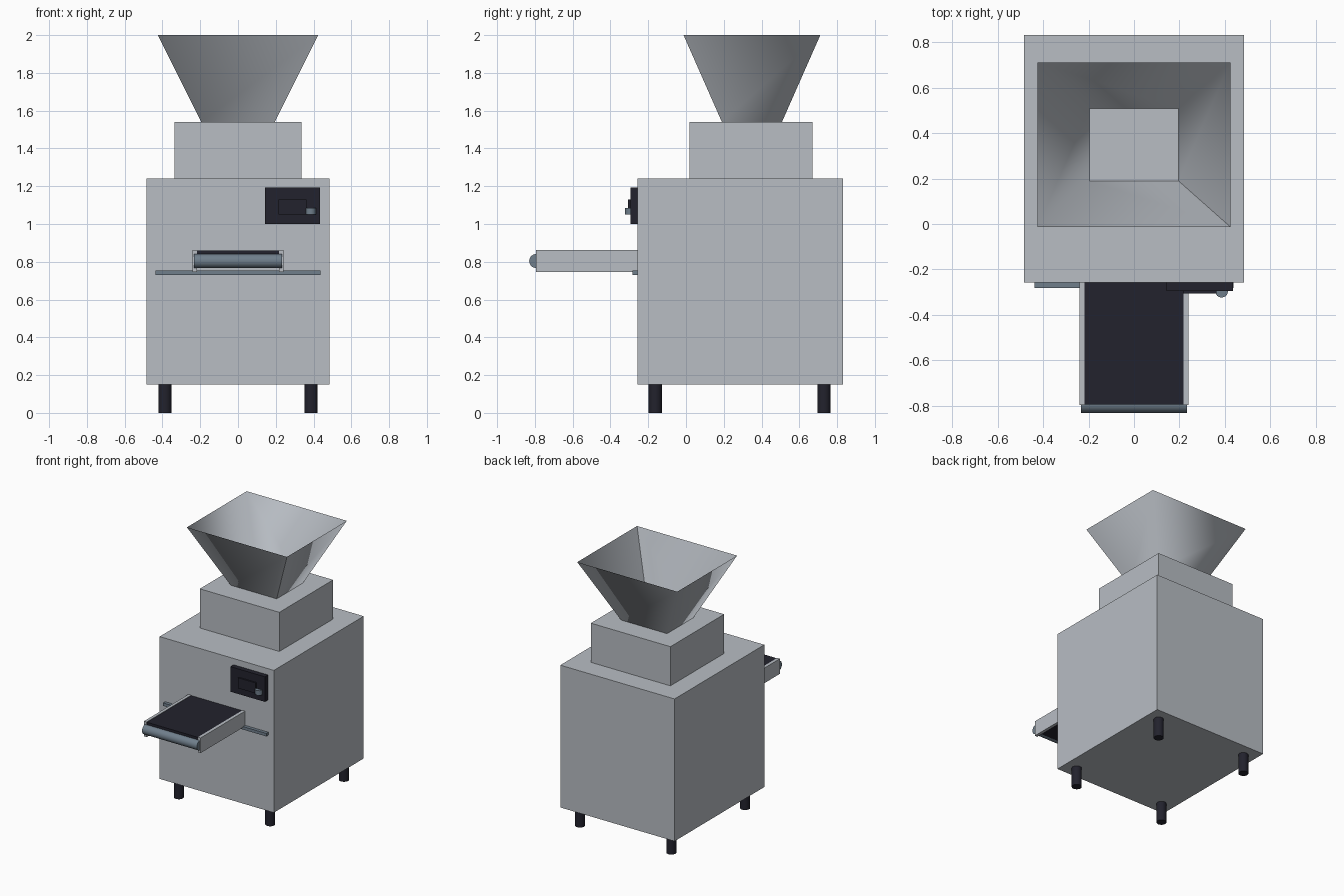
import bpy, bmesh, math
from mathutils import Matrix

if "Cube" in bpy.data.objects:
    bpy.data.objects.remove(bpy.data.objects["Cube"])


def material(name, rgb):
    m = bpy.data.materials.new(name)
    m.diffuse_color = (*rgb, 1)
    m.use_nodes = True
    m.node_tree.nodes["Principled BSDF"].inputs["Base Color"].default_value = m.diffuse_color
    return m


STEEL = material("light steel", (0.48, 0.51, 0.55))
DARK = material("dark rubber", (0.016, 0.016, 0.026))
SLATE = material("slate metal", (0.16, 0.21, 0.26))


def add_object(name, bm, mat):
    me = bpy.data.meshes.new(name)
    bm.to_mesh(me)
    bm.free()
    me.materials.append(mat)
    ob = bpy.data.objects.new(name, me)
    bpy.context.collection.objects.link(ob)
    return ob


def box(name, x, y, z, mat):
    """Box from (min, max) ranges."""
    bm = bmesh.new()
    size = [r[1] - r[0] for r in (x, y, z)]
    mid = [(r[1] + r[0]) / 2 for r in (x, y, z)]
    bmesh.ops.create_cube(bm, size=1, matrix=Matrix.Translation(mid) @ Matrix.Diagonal((*size, 1)))
    return add_object(name, bm, mat)


def cylinder(name, centre, radius, length, mat, along_x=False, sides=32):
    bm = bmesh.new()
    turn = Matrix.Rotation(math.pi / 2, 4, 'Y') if along_x else Matrix()
    bmesh.ops.create_cone(bm, cap_ends=True, segments=sides, radius1=radius, radius2=radius,
                          depth=length, matrix=Matrix.Translation(centre) @ turn)
    for f in bm.faces:
        f.smooth = len(f.verts) == 4
    for e in bm.edges:
        e.smooth = all(f.smooth for f in e.link_faces)
    return add_object(name, bm, mat)


FRONT = -0.257

# Housing
box("main_body", (-0.484, 0.484), (FRONT, 0.83), (0.15, 1.24), STEEL)
box("upper_box", (-0.337, 0.337), (0.019, 0.67), (1.24, 1.54), STEEL)

# Open hopper: one smooth sheet with a seam at the front right corner
bm = bmesh.new()
corners = [(1, 0), (1, 1), (-1, 1), (-1, 0), (1, 0)]
low = [bm.verts.new((0.195 * sx, (0.19, 0.508)[b], 1.54)) for sx, b in corners]
high = [bm.verts.new((0.424 * sx, (-0.013, 0.711)[b], 2.0)) for sx, b in corners]
for i in range(4):
    bm.faces.new((low[i], low[i + 1], high[i + 1], high[i])).smooth = True
add_object("hopper", bm, STEEL)

# Legs
for side, sx in (("left", -1), ("right", 1)):
    for end, y in (("front", -0.163), ("back", 0.73)):
        cylinder(f"{end}_{side}_leg", (0.387 * sx, y, 0.075), 0.035, 0.15, DARK)
    # Conveyor rails
    box(f"{side}_conveyor_rail", sorted((0.217 * sx, 0.24 * sx)), (-0.795, FRONT), (0.747, 0.863), STEEL)

# Conveyor belt, end roller and cross bar
box("conveyor_belt", (-0.217, 0.217), (-0.793, FRONT), (0.77, 0.86), DARK)
cylinder("conveyor_roller", (0, -0.793, 0.804), 0.037, 0.464, SLATE, along_x=True)
box("cross_bar", (-0.437, 0.437), (-0.282, FRONT), (0.731, 0.754), SLATE)

# Control panel with screen and knob
box("control_panel", (0.142, 0.435), (-0.295, FRONT), (1.0, 1.192), DARK)
box("panel_screen", (0.215, 0.362), (-0.306, -0.295), (1.05, 1.13), DARK)
cylinder("panel_knob", (0.385, -0.295, 1.067), 0.028, 0.036, SLATE)
